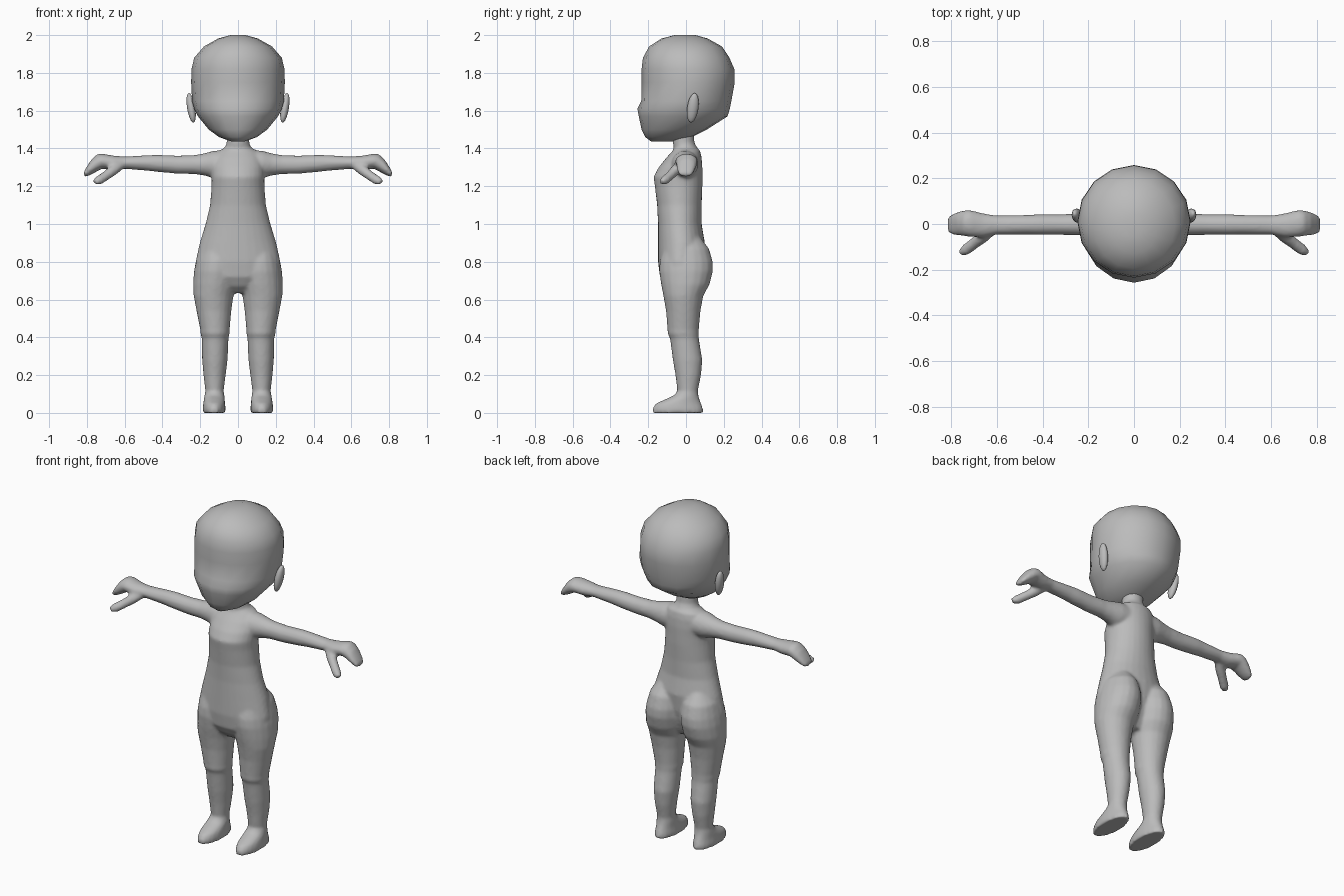
import bpy, bmesh, math
from mathutils import Vector, Matrix

grey = bpy.data.materials.new("plain grey")
grey.diffuse_color = (0.5, 0.5, 0.5, 1)


def loft(bm, rings, n=20):
    """Skin closed elliptical rings given as (centre, u, v)."""
    loops = []
    for c, u, v in rings:
        loops.append([bm.verts.new(Vector(c) + Vector(u) * math.cos(2 * math.pi * i / n)
                                   + Vector(v) * math.sin(2 * math.pi * i / n)) for i in range(n)])
    faces = [bm.faces.new(loops[0]), bm.faces.new(loops[-1])]
    for a, b in zip(loops, loops[1:]):
        for i in range(n):
            j = (i + 1) % n
            faces.append(bm.faces.new((a[i], a[j], b[j], b[i])))
    bmesh.ops.recalc_face_normals(bm, faces=faces)


def flat_ring(z, x0, x1, y0, y1):
    return ((x0 + x1) / 2, (y0 + y1) / 2, z), ((x1 - x0) / 2, 0, 0), (0, (y1 - y0) / 2, 0)


def finish(bm, name):
    mesh = bpy.data.meshes.new(name)
    bm.to_mesh(mesh)
    bm.free()
    mesh.materials.append(grey)
    for p in mesh.polygons:
        p.use_smooth = True
    ob = bpy.data.objects.new(name, mesh)
    bpy.context.collection.objects.link(ob)
    return ob


# Head: height, half width, front y, back y
head = [(1.437, .035, -.185, -.07), (1.46, .10, -.215, .03), (1.50, .155, -.235, .11),
        (1.57, .212, -.25, .22), (1.61, .232, -.257, .232), (1.65, .243, -.237, .24),
        (1.75, .248, -.235, .258), (1.82, .246, -.235, .256), (1.88, .232, -.228, .23),
        (1.94, .18, -.195, .19), (1.982, .105, -.13, .115), (2.0, .04, -.06, .05)]
bm = bmesh.new()
loft(bm, [flat_ring(z, -w, w, f, b) for z, w, f, b in head], 16)
finish(bm, "head")

# Ears
for s, side in ((1, "left"), (-1, "right")):
    bm = bmesh.new()
    m = (Matrix.Translation((s * .248, .036, 1.615)) @ Matrix.Rotation(s * .16, 4, 'Y')
         @ Matrix.Rotation(-.14, 4, 'X') @ Matrix.Diagonal((.022, .03, .08, 1)))
    bmesh.ops.create_uvsphere(bm, u_segments=14, v_segments=10, radius=1, matrix=m)
    finish(bm, side + "_ear")

# Body parts, later fused into one skin
bm = bmesh.new()

# Neck and torso: height, half width, front y, back y
torso = [(1.50, .06, -.065, .04), (1.43, .06, -.07, .045), (1.402, .07, -.065, .06),
         (1.388, .105, -.07, .075), (1.35, .132, -.105, .083), (1.30, .14, -.145, .087),
         (1.25, .14, -.172, .087), (1.20, .14, -.165, .087), (1.10, .148, -.153, .083),
         (1.00, .172, -.148, .083), (.90, .203, -.148, .10), (.80, .225, -.148, .09),
         (.72, .222, -.138, .07), (.67, .15, -.11, .05), (.635, .07, -.07, .03)]
loft(bm, [flat_ring(z, -w, w, f, b) for z, w, f, b in torso], 28)

# Legs and feet: height, inner x, outer x, front y, back y
leg = [(.93, .05, .16, -.08, .075), (.87, .012, .205, -.12, .122), (.80, .0, .224, -.14, .142),
       (.75, .0, .233, -.142, .143), (.68, .008, .238, -.132, .125), (.62, .024, .235, -.12, .092),
       (.54, .035, .220, -.106, .077), (.44, .044, .200, -.098, .068), (.42, .044, .199, -.098, .068),
       (.395, .05, .192, -.085, .068), (.28, .055, .190, -.07, .087), (.20, .065, .183, -.056, .08),
       (.115, .076, .173, -.046, .063), (.092, .072, .178, -.065, .066), (.072, .07, .181, -.11, .072),
       (.05, .068, .184, -.16, .08), (.025, .066, .187, -.178, .09), (0, .066, .187, -.178, .093)]
# Arms and hands: x, bottom z, top z, front y, back y
arm = [(.04, 1.24, 1.392, -.08, .07), (.13, 1.243, 1.388, -.075, .065), (.18, 1.257, 1.374, -.058, .055),
       (.23, 1.264, 1.365, -.05, .047), (.32, 1.266, 1.362, -.048, .043), (.42, 1.275, 1.366, -.048, .043),
       (.47, 1.281, 1.365, -.046, .04), (.60, 1.292, 1.357, -.046, .037), (.66, 1.285, 1.362, -.06, .047),
       (.72, 1.293, 1.373, -.056, .062), (.745, 1.279, 1.37, -.053, .06), (.775, 1.262, 1.343, -.05, .052),
       (.80, 1.252, 1.305, -.045, .042), (.817, 1.25, 1.275, -.035, .028)]
# Thumb: x, y, z, radius
thumb = [(.62, -.02, 1.315, .026), (.66, -.055, 1.285, .028), (.70, -.085, 1.255, .025),
         (.735, -.112, 1.232, .025), (.758, -.127, 1.22, .016)]
for s in (1, -1):
    loft(bm, [flat_ring(z, *sorted((s * a, s * b)), f, k) for z, a, b, f, k in leg])
    loft(bm, [((s * x, (f + k) / 2, (b + t) / 2), (0, (k - f) / 2, 0), (0, 0, (t - b) / 2))
              for x, b, t, f, k in arm])
    loft(bm, [((s * x, y, z), (s * .55 * r, .84 * r, 0), (s * .45 * r, -.25 * r, .86 * r))
              for x, y, z, r in thumb], 12)

body = finish(bm, "body")
fuse = body.modifiers.new("fuse", 'REMESH')
fuse.mode = 'VOXEL'
fuse.voxel_size = .009
fuse.use_smooth_shade = True
soft = body.modifiers.new("soften", 'SMOOTH')
soft.factor = .5
soft.iterations = 6
